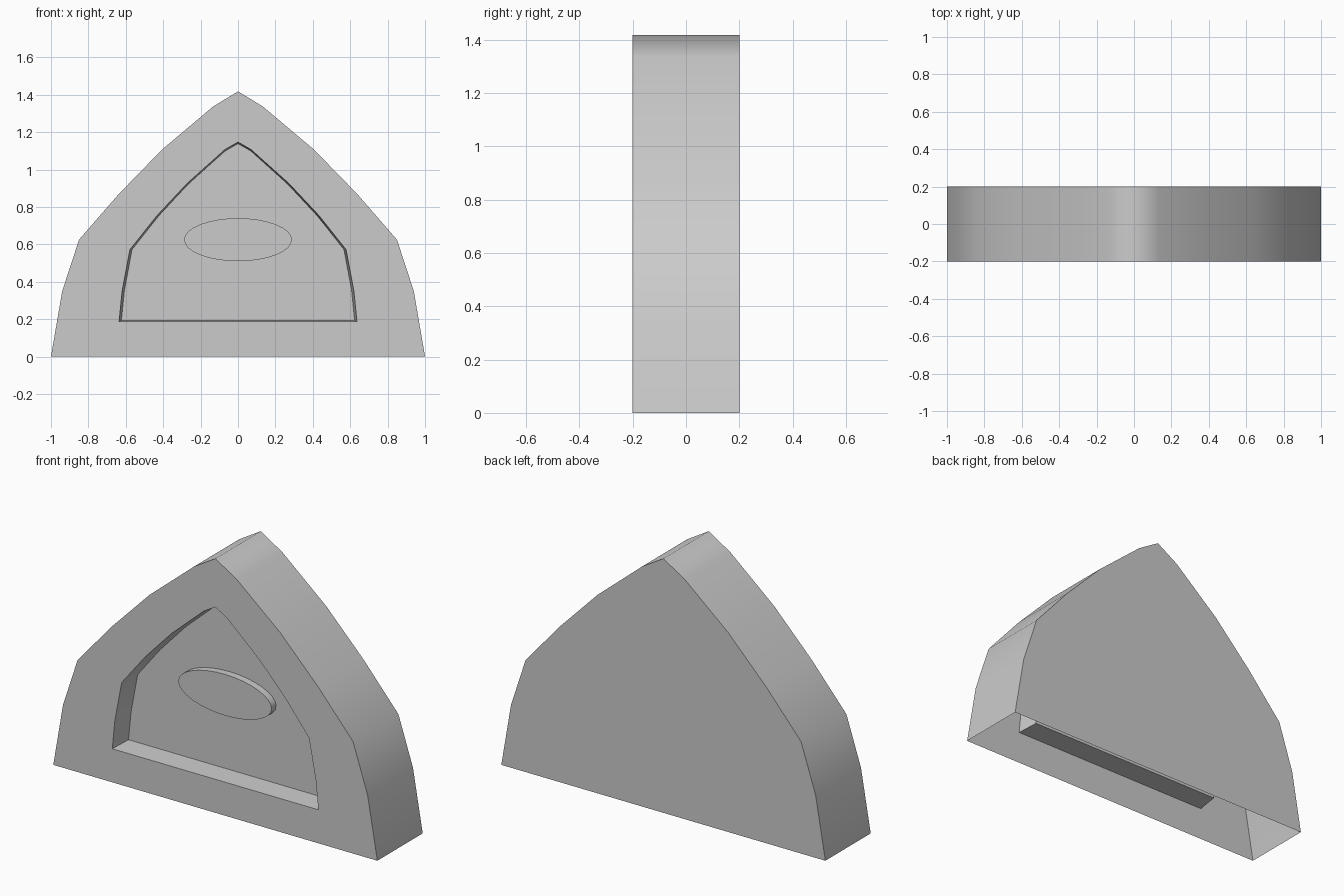
import bpy, bmesh, math

if "Cube" in bpy.data.objects:
    bpy.data.objects.remove(bpy.data.objects["Cube"], do_unlink=True)

grey = bpy.data.materials.new("plain grey")
grey.use_nodes = True
grey.diffuse_color = (0.6, 0.6, 0.6, 1)
grey.node_tree.nodes["Principled BSDF"].inputs["Base Color"].default_value = grey.diffuse_color

FRONT, BACK, FLOOR = -0.2, 0.2, -0.075


def mirrored(half):
    """Closed arch profile from its right half, foot to apex."""
    return half + [(-x, z) for x, z in reversed(half[:-1])]


def ring(bm, profile, y):
    return [bm.verts.new((x, y, z)) for x, z in profile]


def bridge(bm, a, b, closed=True):
    n = len(a)
    for i in range(n if closed else n - 1):
        j = (i + 1) % n
        bm.faces.new((a[i], a[j], b[j], b[i]))


def finish(bm, name):
    bmesh.ops.recalc_face_normals(bm, faces=bm.faces[:])
    mesh = bpy.data.meshes.new(name)
    bm.to_mesh(mesh)
    bm.free()
    mesh.materials.append(grey)
    ob = bpy.data.objects.new(name, mesh)
    bpy.context.collection.objects.link(ob)
    bpy.ops.object.select_all(action='DESELECT')
    ob.select_set(True)
    bpy.context.view_layer.objects.active = ob
    bpy.ops.object.shade_smooth_by_angle(angle=math.radians(70))


# Arched shell with open underside and a recessed front panel
outline = mirrored([(1, 0), (0.94, 0.35), (0.85, 0.625), (0.637, 0.87),
                    (0.405, 1.108), (0.132, 1.338), (0, 1.418)])
rim = mirrored([(0.636, 0.187), (0.62, 0.348), (0.578, 0.572), (0.433, 0.754),
                (0.273, 0.925), (0.07, 1.107), (0, 1.147)])
panel = [(x * 0.98, 0.6 + (z - 0.6) * 0.985) for x, z in rim]

bm = bmesh.new()
back = ring(bm, outline, BACK)
front = ring(bm, outline, FRONT)
lip = ring(bm, rim, FRONT)
floor = ring(bm, panel, FLOOR)
bm.faces.new(back)
bridge(bm, back, front, closed=False)
bridge(bm, front, lip)
bridge(bm, lip, floor)
bm.faces.new(floor)
finish(bm, "arched_shell")

# Raised oval on the recessed panel
oval = [(0.288 * math.cos(t), 0.625 + 0.115 * math.sin(t))
        for t in (math.tau * i / 32 for i in range(32))]
bm = bmesh.new()
base = ring(bm, oval, FLOOR)
face = ring(bm, oval, FLOOR - 0.04)
bridge(bm, base, face)
bm.faces.new(face)
finish(bm, "oval_boss")
